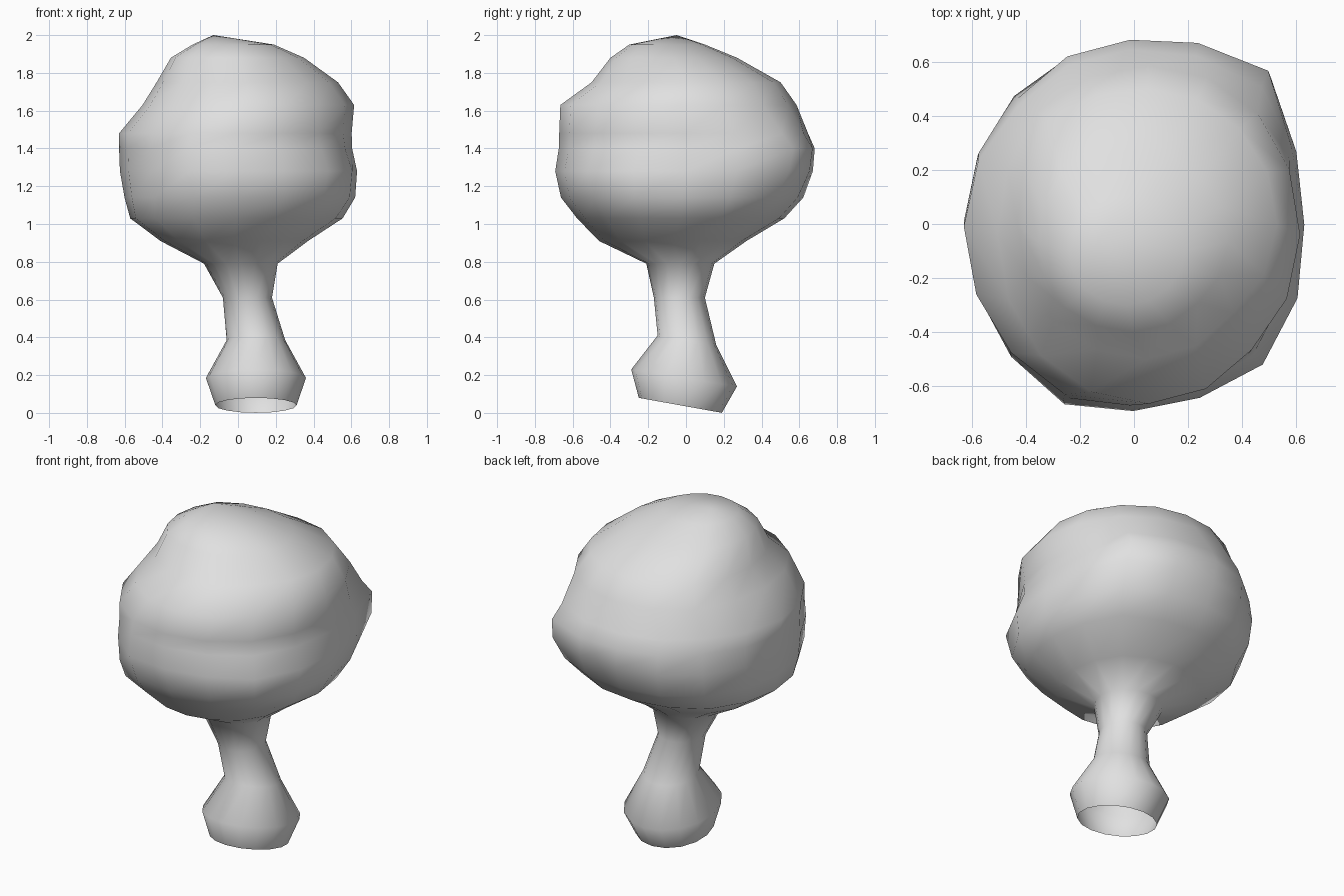
import bpy
import bmesh
from math import sin, cos, tau, exp, radians

cube = bpy.data.objects.get("Cube")
if cube:
    bpy.data.objects.remove(cube)

# One plain grey for the whole surface
grey = bpy.data.materials.new("light grey")
grey.use_nodes = True
colour = (0.75, 0.75, 0.75, 1)
grey.diffuse_color = colour
grey.node_tree.nodes["Principled BSDF"].inputs["Base Color"].default_value = colour

SIDES = 16

# Cross-sections: height, x min, x max, y min, y max, tilt along y
rings = [
    (0.04, -0.12, 0.31, -0.25, 0.19, 0.18),   # open foot rim
    (0.185, -0.17, 0.36, -0.29, 0.27, 0.16),  # foot bulge
    (0.385, -0.06, 0.25, -0.15, 0.16, 0.16),
    (0.61, -0.08, 0.18, -0.17, 0.10, 0.0),    # narrow stem
    (0.79, -0.18, 0.21, -0.21, 0.15, 0.0),
    (0.91, -0.41, 0.37, -0.46, 0.32, 0.0),    # flare into the head
    (1.03, -0.57, 0.55, -0.575, 0.52, 0.0),
    (1.14, -0.60, 0.61, -0.655, 0.62, 0.0),
    (1.28, -0.625, 0.62, -0.675, 0.67, 0.0),
    (1.40, -0.63, 0.60, -0.66, 0.68, 0.0),
    (1.48, -0.63, 0.60, -0.665, 0.645, 0.0),
    (1.63, -0.505, 0.615, -0.665, 0.585, 0.0),
    (1.75, -0.43, 0.53, -0.50, 0.50, 0.0),
    (1.88, -0.355, 0.35, -0.40, 0.27, 0.0),
    (1.95, -0.24, 0.19, -0.30, 0.10, 0.0),
]

# Lumps and dents: direction in degrees, height, strength
lobes = [
    (46, 1.37, 0.18), (45, 1.07, 0.08),
    (-46, 1.27, 0.08), (-45, 1.76, -0.07), (-20, 1.2, 0.04),
    (135, 1.77, 0.10), (135, 1.44, -0.05), (135, 1.15, 0.04),
    (-135, 1.0, 0.08), (-135, 1.82, 0.03), (-112, 1.31, 0.07),
]


def swell(angle, z):
    total = 1.0
    for direction, height, strength in lobes:
        turn = (angle - radians(direction) + tau / 2) % tau - tau / 2
        total += strength * exp(-(turn / 0.38) ** 2 - ((z - height) / 0.17) ** 2)
    return total


# Loft the cross-sections, leaving the foot open
bm = bmesh.new()
loops = []
for z, x0, x1, y0, y1, tilt in rings:
    loop = []
    for i in range(SIDES):
        a = tau * i / SIDES
        s = swell(a, z)
        y_off = s * sin(a) * (y1 - y0) / 2
        x = (x0 + x1) / 2 + s * cos(a) * (x1 - x0) / 2
        loop.append(bm.verts.new((x, (y0 + y1) / 2 + y_off, z - tilt * y_off)))
    loops.append(loop)

for low, high in zip(loops, loops[1:]):
    for i in range(SIDES):
        j = (i + 1) % SIDES
        bm.faces.new((low[i], low[j], high[j], high[i]))

# Crown point closes the head
peak = bm.verts.new((-0.13, -0.05, 2.0))
for i in range(SIDES):
    bm.faces.new((loops[-1][i], loops[-1][(i + 1) % SIDES], peak))

for face in bm.faces:
    face.smooth = True
mesh = bpy.data.meshes.new("rounded_head_and_stem")
bm.to_mesh(mesh)
bm.free()
mesh.materials.append(grey)
body = bpy.data.objects.new("rounded_head_and_stem", mesh)
bpy.context.collection.objects.link(body)
